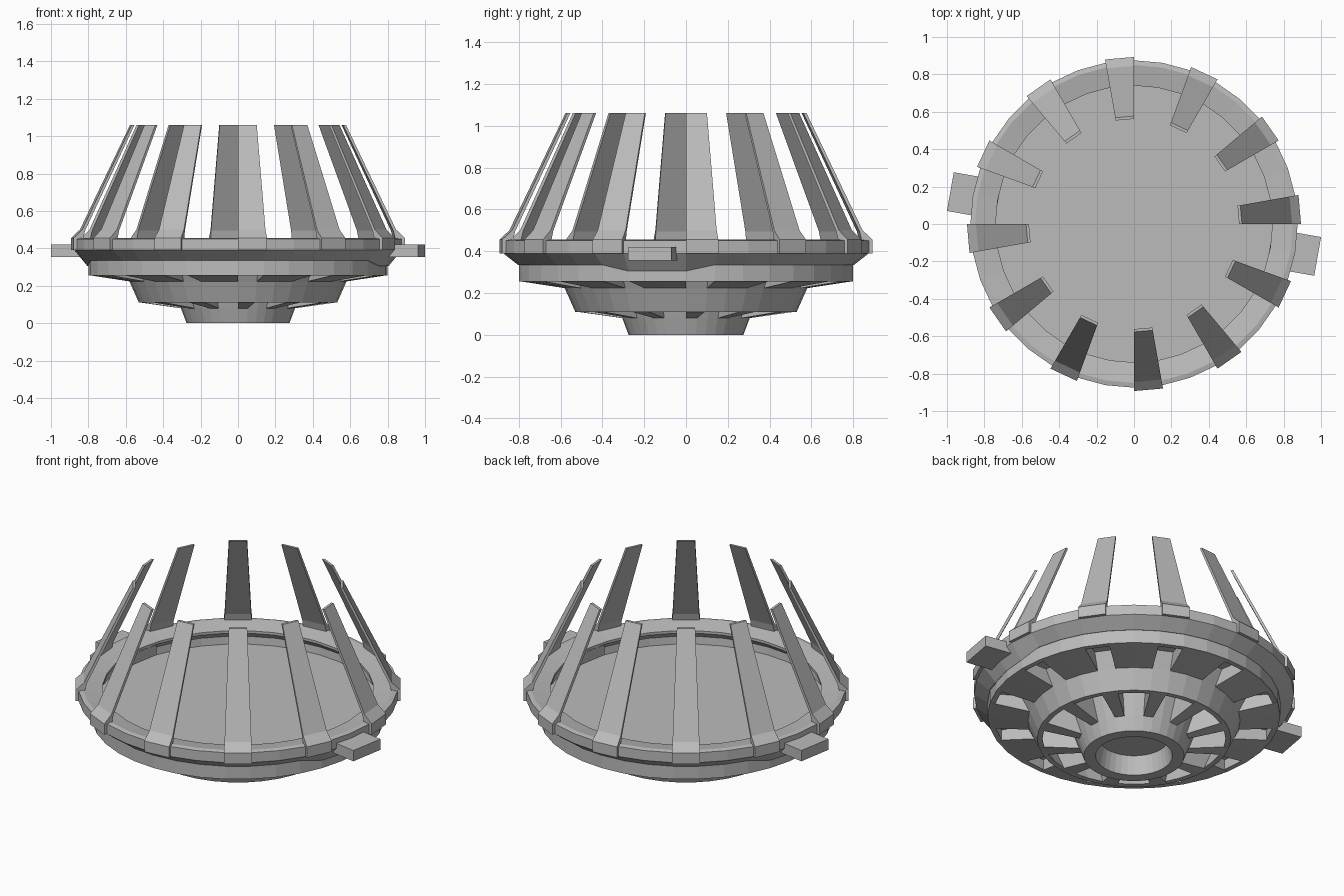
import bpy, bmesh
from math import sin, cos, radians
from mathutils import Matrix

STEP = 10  # degrees per facet

cube = bpy.data.objects.get("Cube")
if cube:
    bpy.data.objects.remove(cube, do_unlink=True)

grey = bpy.data.materials.new("plain grey")
grey.use_nodes = True
colour = (0.5, 0.5, 0.5, 1)
grey.diffuse_color = colour
grey.node_tree.nodes["Principled BSDF"].inputs["Base Color"].default_value = colour


def finish(bm, name):
    bmesh.ops.recalc_face_normals(bm, faces=bm.faces)
    mesh = bpy.data.meshes.new(name)
    bm.to_mesh(mesh)
    bm.free()
    mesh.materials.append(grey)
    obj = bpy.data.objects.new(name, mesh)
    bpy.context.collection.objects.link(obj)
    return obj


def sweep(bm, profile, start=0, span=360):
    """Sweep a closed (radius, height) profile around z; partial spans are capped."""
    full = span == 360
    count = span // STEP + (0 if full else 1)
    rings = []
    for i in range(count):
        a = radians(start + i * STEP)
        rings.append([bm.verts.new((r * cos(a), r * sin(a), z)) for r, z in profile])
    pairs = list(zip(rings, rings[1:]))
    if full:
        pairs.append((rings[-1], rings[0]))
    else:
        bm.faces.new(rings[0])
        bm.faces.new(rings[-1])
    n = len(profile)
    for a, b in pairs:
        for j in range(n):
            k = (j + 1) % n
            bm.faces.new((a[j], a[k], b[k], b[j]))
    return rings


def ring(name, profile):
    bm = bmesh.new()
    sweep(bm, profile)
    return finish(bm, name)


def repeated(name, profile, first, span):
    bm = bmesh.new()
    for k in range(12):
        sweep(bm, profile, first + 30 * k, span)
    return finish(bm, name)


def disc(name, radius, z, thick):
    bm = bmesh.new()
    bmesh.ops.create_cone(bm, cap_ends=True, segments=36, radius1=radius, radius2=radius,
                          depth=thick, matrix=Matrix.Translation((0, 0, z - thick / 2)))
    return finish(bm, name)


# Rim with an overhanging lip; its lower edge dips under the two side tabs
bm = bmesh.new()
rings = sweep(bm, [(0.805, 0.335), (0.875, 0.39), (0.875, 0.45), (0.85, 0.455),
                   (0.74, 0.435), (0.74, 0.42), (0.785, 0.38), (0.78, 0.33)])
for i in (34, 35, 0, 16, 17, 18):
    rings[i][0].co.z -= 0.03
finish(bm, "rim")

# Basin floor and the drum around it
disc("basin_floor", 0.79, 0.335, 0.02)
ring("drum", [(0.80, 0.255), (0.80, 0.336), (0.77, 0.33), (0.77, 0.255)])

# Middle cone and inner hub, with the hub's recessed end
ring("middle_cone", [(0.53, 0.11), (0.58, 0.222), (0.63, 0.32), (0.60, 0.32), (0.55, 0.222), (0.50, 0.11)])
disc("middle_ceiling", 0.57, 0.24, 0.02)
ring("hub", [(0.275, 0), (0.305, 0.08), (0.355, 0.225), (0.18, 0.225), (0.19, 0.11), (0.21, 0)])
disc("hub_recess", 0.20, 0.13, 0.02)

# Spoke plates bridging the steps, with open gaps between
repeated("upper_spokes", [(0.56, 0.22), (0.79, 0.255), (0.79, 0.325), (0.61, 0.325)], 10, 20)
repeated("lower_spokes", [(0.295, 0.078), (0.52, 0.11), (0.55, 0.23), (0.34, 0.23)], 0, 10)

# Upright blades leaning inward from the rim
repeated("blades", [(0.893, 0.39), (0.893, 0.455), (0.845, 0.50), (0.577, 1.06),
                    (0.562, 1.06), (0.83, 0.495), (0.84, 0.455), (0.84, 0.39)], 0, 10)

# Two opposite side tabs passing through the rim
bm = bmesh.new()
for angle in (-10, 170):
    box = (Matrix.Rotation(radians(angle), 4, 'Z') @ Matrix.Translation((0.867, 0, 0.387))
           @ Matrix.Diagonal((0.26, 0.21, 0.065, 1)))
    bmesh.ops.create_cube(bm, size=1, matrix=box)
finish(bm, "side_tabs")
